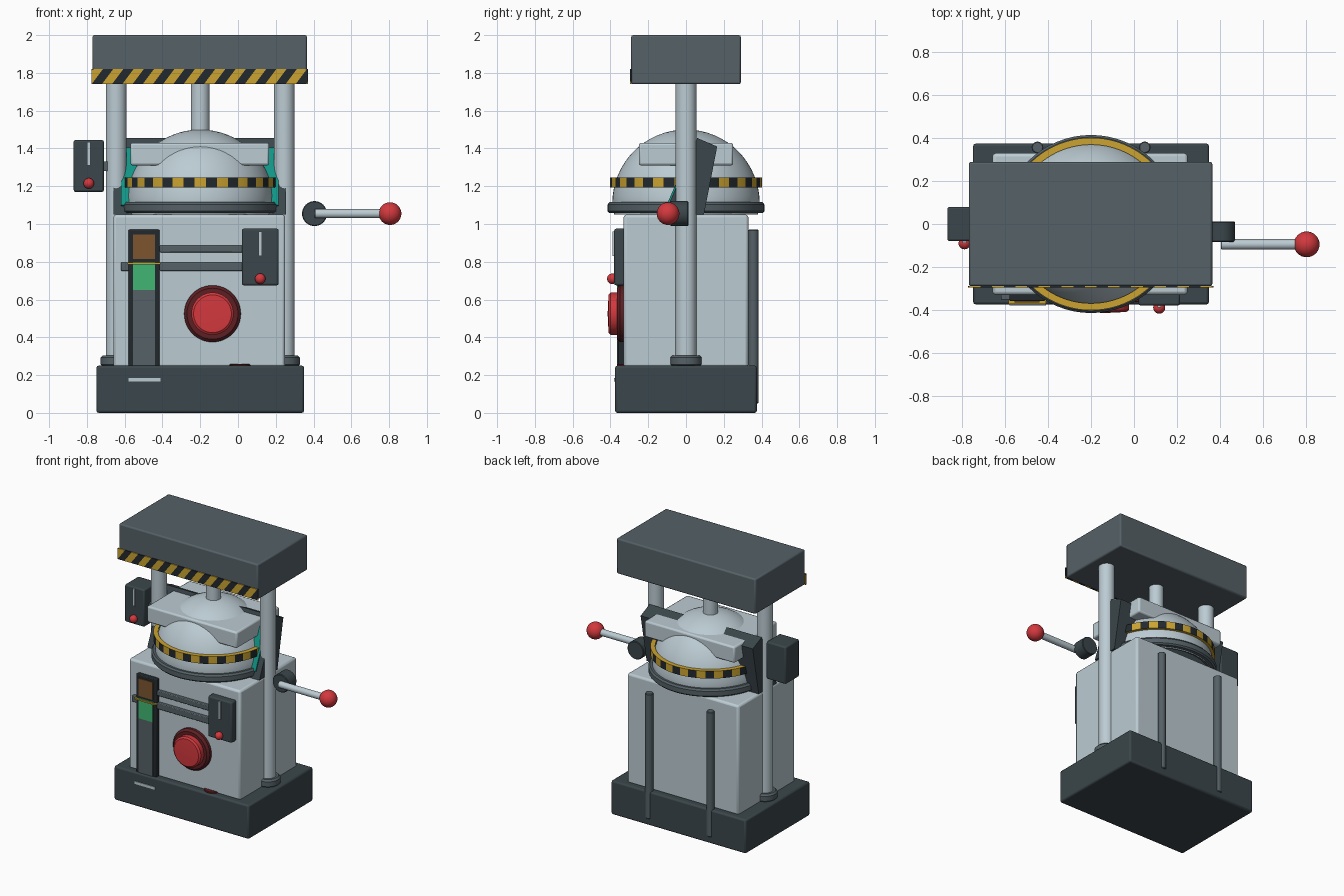
import bpy, bmesh, math
from mathutils import Vector

old = bpy.data.objects.get("Cube")
if old:
    bpy.data.objects.remove(old, do_unlink=True)


def material(name, r, g, b):
    m = bpy.data.materials.new(name)
    m.use_nodes = True
    m.diffuse_color = (r, g, b, 1)
    m.node_tree.nodes["Principled BSDF"].inputs["Base Color"].default_value = (r, g, b, 1)
    return m


light = material("pale_metal", 0.50, 0.60, 0.65)
grey = material("slate_grey", 0.090, 0.120, 0.135)
dark = material("dark_slate", 0.043, 0.062, 0.070)
black = material("near_black", 0.016, 0.022, 0.026)
yellow = material("hazard_yellow", 0.60, 0.37, 0.03)
red = material("signal_red", 0.65, 0.04, 0.047)
maroon = material("maroon", 0.11, 0.014, 0.017)
teal = material("screen_teal", 0.006, 0.30, 0.24)
green = material("gauge_green", 0.053, 0.47, 0.17)
brown = material("gauge_brown", 0.20, 0.09, 0.028)


def finish(name, bm, *mats, smooth=False):
    bmesh.ops.recalc_face_normals(bm, faces=bm.faces[:])
    me = bpy.data.meshes.new(name)
    bm.to_mesh(me)
    bm.free()
    ob = bpy.data.objects.new(name, me)
    bpy.context.collection.objects.link(ob)
    for m in mats:
        me.materials.append(m)
    if smooth:
        bpy.ops.object.select_all(action='DESELECT')
        ob.select_set(True)
        bpy.context.view_layer.objects.active = ob
        bpy.ops.object.shade_smooth_by_angle(angle=math.radians(35))
    return ob


def box_mesh(x, y, z):
    bm = bmesh.new()
    bmesh.ops.create_cube(bm, size=1)
    for v in bm.verts:
        v.co = [lo + (c + 0.5) * (hi - lo) for c, (lo, hi) in zip(v.co, (x, y, z))]
    return bm


def box(name, x, y, z, mat, bevel=0.0):
    ob = finish(name, box_mesh(x, y, z), mat, smooth=bevel > 0)
    if bevel:
        mod = ob.modifiers.new("edges", 'BEVEL')
        mod.width, mod.segments = bevel, 2
    return ob


def lathe(name, profile, mat, at=(0, 0, 0), axis='Z', segs=48):
    """Spin (radius, height) points about an axis."""
    bm = bmesh.new()
    verts = [bm.verts.new((r, 0, h)) for r, h in profile]
    edges = [bm.edges.new(pair) for pair in zip(verts, verts[1:])]
    bmesh.ops.spin(bm, geom=verts + edges, cent=(0, 0, 0), axis=(0, 0, 1),
                   angle=math.tau, steps=segs)
    bmesh.ops.remove_doubles(bm, verts=bm.verts[:], dist=1e-5)
    ob = finish(name, bm, mat, smooth=True)
    ob.location = at
    ob.rotation_euler = {'X': (0, math.pi / 2, 0), 'Y': (math.pi / 2, 0, 0), 'Z': (0, 0, 0)}[axis]
    return ob


def rod(name, r, h, mat, at, axis='Z', b=0.004):
    return lathe(name, [(0, 0), (r - b, 0), (r, b), (r, h - b), (r - b, h), (0, h)], mat, at, axis)


def ball(name, r, mat, at):
    arc = [(r * math.sin(math.pi * i / 16), -r * math.cos(math.pi * i / 16)) for i in range(17)]
    return lathe(name, arc, mat, at, segs=32)


CX = -0.2  # machine centre line

# Frame: base, body, columns and head
box("base", (-0.75, 0.35), (-0.375, 0.375), (0, 0.25), dark, 0.012)
box("body", (-0.66, 0.25), (-0.33, 0.33), (0.24, 1.05), light, 0.015)
for side, label in ((-1, "right"), (1, "left")):
    x = CX + side * 0.445
    rod(label + "_column", 0.055, 1.5, light, (x, 0, 0.25))
    rod(label + "_column_collar", 0.083, 0.06, grey, (x, 0, 0.245), b=0.012)
    rod(label + "_back_pipe", 0.027, 0.92, grey, (CX + side * 0.25, 0.357, 0.05))
box("head", (-0.77, 0.365), (-0.29, 0.29), (1.74, 2), grey, 0.01)
rod("piston", 0.05, 0.32, light, (CX, 0, 1.43))

# Slanted hazard strip across the head
bm = box_mesh((-0.775, 0.37), (-0.297, -0.288), (1.74, 1.82))
pitch, slant = 0.054, 0.75
for i in range(-2, 24):
    bmesh.ops.bisect_plane(bm, geom=bm.verts[:] + bm.edges[:] + bm.faces[:],
                           plane_co=(-0.775 + i * pitch, 0, 1.74), plane_no=(1, 0, -slant))
for f in bm.faces:
    c = f.calc_center_median()
    f.material_index = math.floor((c.x + 0.775 - slant * (c.z - 1.74)) / pitch) % 2
finish("head_hazard_strip", bm, black, yellow)

# Domed chamber with its seat ring and clamp
R = 0.39
dome = [(0.38, -0.06)] + [(R * math.cos(math.pi * i / 32), R * math.sin(math.pi * i / 32))
                          for i in range(17)]
lathe("dome", dome, light, (CX, 0, 1.11), segs=64)
lathe("dome_seat_ring", [(0.36, 0), (0.405, 0), (0.415, 0.01), (0.415, 0.045), (0.405, 0.058),
                         (0.36, 0.058)], grey, (CX, 0, 1.058), segs=64)
box("clamp_bar", (-0.57, 0.165), (-0.25, 0.25), (1.31, 1.43), light, 0.012)

# Hazard ring: yellow band with dark outer blocks
ring = lathe("dome_hazard_ring", [(0.37, 0), (0.402, 0), (0.402, 0.055), (0.37, 0.055)],
             yellow, (CX, 0, 1.192), segs=84)
ring.data.materials.append(black)
for p in ring.data.polygons:
    if abs(p.normal.z) < 0.5:
        turn = math.atan2(p.center.y, p.center.x) / math.tau + 0.5
        p.material_index = int(turn * 42) % 2


# Sloped display behind the dome
def side_prism(name, x0, x1, outline, mat):
    bm = bmesh.new()
    face = bm.faces.new([bm.verts.new((x0, y, z)) for y, z in outline])
    new = bmesh.ops.extrude_face_region(bm, geom=[face])["geom"]
    bmesh.ops.translate(bm, vec=Vector((x1 - x0, 0, 0)),
                        verts=[v for v in new if isinstance(v, bmesh.types.BMVert)])
    return finish(name, bm, mat)


side_prism("display_housing", -0.66, 0.255,
           [(-0.115, 1.05), (0.06, 1.455), (0.165, 1.41), (0.095, 1.05)], dark)
side_prism("display_screen", -0.62, 0.215,
           [(-0.103, 1.10), (0.03, 1.405), (0.036, 1.40), (-0.095, 1.095)], teal)

# Lever
rod("lever_hub", 0.066, 0.095, dark, (0.405, 0.012, 1.055), 'Y')
rod("lever_arm", 0.024, 0.37, light, (0.405, -0.095, 1.055), 'X')
ball("lever_knob", 0.06, red, (0.805, -0.095, 1.055))


# Control boxes, each with a slot and a small knob
def control_box(name, x, y, z, slot_z, knob_z):
    mid = sum(x) / 2
    box(name, x, y, z, dark, 0.01)
    box(name + "_slot", (mid - 0.009, mid + 0.009), (y[0] - 0.009, y[0] + 0.01), slot_z, light)
    ball(name + "_knob", 0.028, red, (mid, y[0] - 0.01, knob_z))


control_box("front_control", (0.02, 0.215), (-0.38, -0.32), (0.675, 0.975), (0.83, 0.96), 0.71)
control_box("side_control", (-0.87, -0.71), (-0.08, 0.08), (1.17, 1.445), (1.31, 1.435), 1.215)
box("side_control_mount", (-0.72, -0.675), (-0.03, 0.03), (1.28, 1.33), grey)

# Vertical gauge and its rails
box("gauge_frame", (-0.58, -0.415), (-0.36, -0.32), (0.24, 0.97), black, 0.006)
for name, lo, hi, mat in (("gauge_track", 0.25, 0.65, grey), ("gauge_green_zone", 0.65, 0.80, green),
                          ("gauge_brown_zone", 0.815, 0.945, brown)):
    box(name, (-0.557, -0.44), (-0.366, -0.357), (lo, hi), mat)
box("gauge_marker", (-0.585, -0.41), (-0.374, -0.355), (0.785, 0.795), yellow)
box("upper_rail", (-0.415, 0.03), (-0.355, -0.325), (0.85, 0.887), grey, 0.005)
box("lower_rail", (-0.415, 0.03), (-0.355, -0.325), (0.752, 0.797), grey, 0.005)
box("lower_rail_end", (-0.62, -0.575), (-0.355, -0.325), (0.752, 0.797), grey, 0.005)

# Push button, floor disc and base label
lathe("button_collar", [(0, 0), (0.15, 0), (0.15, 0.025), (0.135, 0.04), (0, 0.04)],
      maroon, (-0.135, -0.325, 0.525), 'Y')
lathe("button", [(0, 0), (0.112, 0), (0.112, 0.04), (0.1, 0.05), (0, 0.055)],
      red, (-0.135, -0.36, 0.525), 'Y')
rod("floor_disc", 0.06, 0.012, maroon, (0.01, -0.305, 0.247))
box("base_label", (-0.58, -0.41), (-0.38, -0.372), (0.165, 0.185), light)
